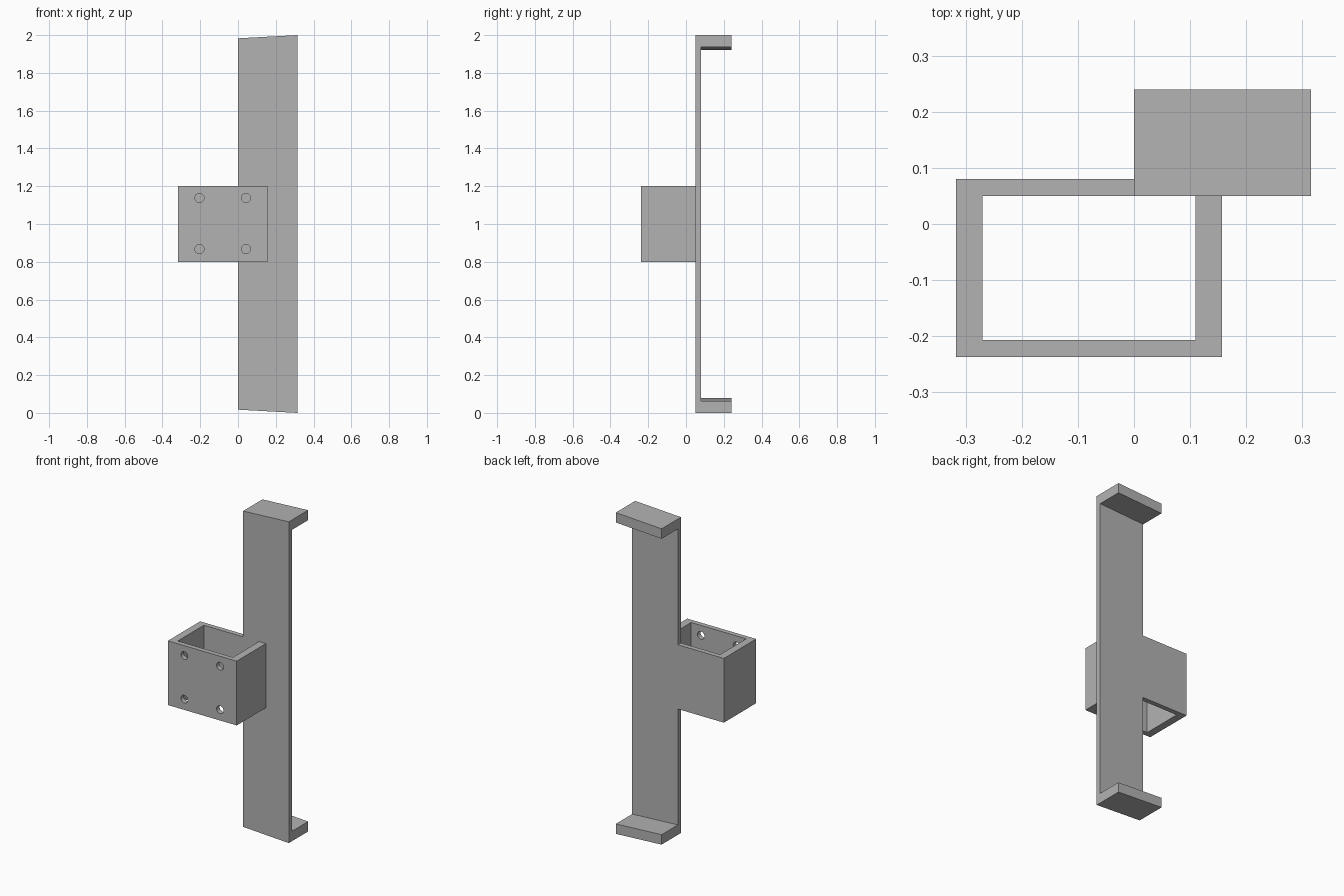
import bpy, bmesh
from mathutils import Matrix, Vector

cube = bpy.data.objects.get("Cube")
if cube:
    bpy.data.objects.remove(cube, do_unlink=True)

GREY = (0.45, 0.45, 0.45, 1)
grey = bpy.data.materials.new("plain grey")
grey.use_nodes = True
grey.diffuse_color = GREY
grey.node_tree.nodes["Principled BSDF"].inputs["Base Color"].default_value = GREY


def add_object(name, bm):
    bmesh.ops.recalc_face_normals(bm, faces=bm.faces)
    mesh = bpy.data.meshes.new(name)
    bm.to_mesh(mesh)
    bm.free()
    mesh.materials.append(grey)
    obj = bpy.data.objects.new(name, mesh)
    bpy.context.collection.objects.link(obj)
    return obj


def prism(name, points, offset):
    """Extrude a closed profile along an offset."""
    bm = bmesh.new()
    face = bm.faces.new([bm.verts.new(p) for p in points])
    result = bmesh.ops.extrude_face_region(bm, geom=[face], use_keep_orig=True)
    verts = [g for g in result["geom"] if isinstance(g, bmesh.types.BMVert)]
    bmesh.ops.translate(bm, verts=verts, vec=offset)
    return add_object(name, bm)


# Long plate with a hook at each end; the hooks tilt outward towards +x
WIDTH, TILT, LIP = 0.315, 0.017, 0.062
FRONT, INNER, BACK = 0.05, 0.08, 0.24
lower = [(BACK, LIP), (BACK, 0), (FRONT, 0)]
upper = [(y, 2 - z) for y, z in reversed(lower)]
profile = lower + upper + [(INNER, 2 - LIP), (INNER, LIP)]
bar = prism("hooked_bar", [(WIDTH, y, z) for y, z in profile], (-WIDTH, 0, 0))
for v in bar.data.vertices:
    if v.co.x < WIDTH / 2:
        v.co.z += TILT if v.co.z < 1 else -TILT

# Open box bracket, its back wall flush with the plate
LEFT, RIGHT, NEAR = -0.317, 0.157, -0.237
SIDE, WALL = 0.047, 0.03
outline = [(0, INNER), (LEFT, INNER), (LEFT, NEAR), (RIGHT, NEAR), (RIGHT, FRONT),
           (RIGHT - SIDE, FRONT), (RIGHT - SIDE, NEAR + WALL),
           (LEFT + SIDE, NEAR + WALL), (LEFT + SIDE, FRONT), (0, FRONT)]
bracket = prism("box_bracket", [(x, y, 0.8) for x, y in outline], (0, 0, 0.4))

# Four screw holes through the front wall
bm = bmesh.new()
for x in (-0.204, 0.042):
    for z in (0.867, 1.138):
        place = Matrix.Translation(Vector((x, NEAR + WALL / 2, z))) @ Matrix.Rotation(1.5707963, 4, "X")
        bmesh.ops.create_cone(bm, cap_ends=True, segments=32, radius1=0.024,
                              radius2=0.024, depth=0.1, matrix=place)
cutter = add_object("screw_hole_cutter", bm)
cutter.hide_render = True
cutter.hide_set(True)
holes = bracket.modifiers.new("screw holes", "BOOLEAN")
holes.operation = "DIFFERENCE"
holes.solver = "EXACT"
holes.object = cutter

# Keep flat faces crisp while smoothing the hole walls
bpy.ops.object.select_all(action="DESELECT")
bpy.context.view_layer.objects.active = bracket
bracket.select_set(True)
bpy.ops.object.modifier_apply(modifier=holes.name)
bpy.ops.object.shade_smooth_by_angle()
bpy.data.objects.remove(cutter, do_unlink=True)
